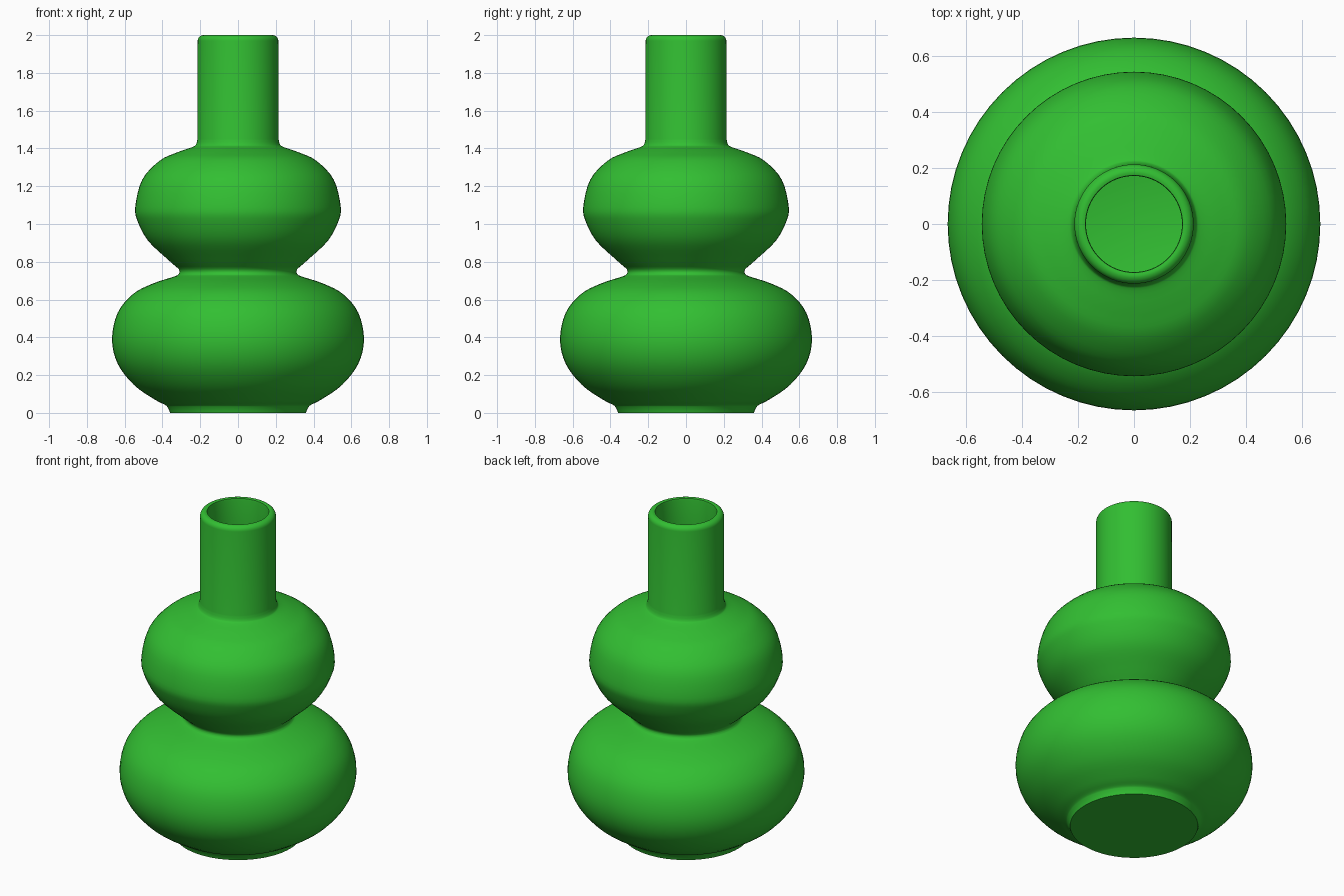
import bpy, bmesh, math
from mathutils import Vector

cube = bpy.data.objects.get("Cube")
if cube:
    bpy.data.objects.remove(cube, do_unlink=True)

SEGMENTS = 64

green = bpy.data.materials.new("green glaze")
green.use_nodes = True
green.diffuse_color = (0.032, 0.52, 0.032, 1)
green.node_tree.nodes["Principled BSDF"].inputs["Base Color"].default_value = green.diffuse_color


def smooth_path(points, steps=4):
    """Curve running through every (radius, height) point."""
    pts = [Vector(p) for p in points]
    pts = [2 * pts[0] - pts[1]] + pts + [2 * pts[-1] - pts[-2]]
    out = []
    for a, b, c, d in zip(pts, pts[1:], pts[2:], pts[3:]):
        for i in range(steps):
            t = i / steps
            out.append(0.5 * (2 * b + (c - a) * t + (2 * a - 5 * b + 4 * c - d) * t ** 2
                              + (3 * b - a - 3 * c + d) * t ** 3))
    return out + [pts[-2]]


# Outer wall: foot, lower bulb, waist, upper bulb, shoulder fillet
foot = [Vector((0.36, 0.0)), Vector((0.364, 0.012))]
lower = smooth_path([(0.372, 0.028), (0.385, 0.042), (0.44, 0.07), (0.55, 0.147), (0.637, 0.26),
                     (0.667, 0.39), (0.637, 0.53), (0.555, 0.63), (0.45, 0.685), (0.335, 0.723),
                     (0.314, 0.735), (0.309, 0.748)])
upper = smooth_path([(0.314, 0.762), (0.375, 0.815), (0.475, 0.91), (0.53, 1.01), (0.544, 1.09),
                     (0.507, 1.235), (0.415, 1.335), (0.325, 1.378), (0.24, 1.408),
                     (0.222, 1.422), (0.2145, 1.45)])

# Straight tube with a rounded outer lip
lip = [Vector((0.1835 + 0.03 * math.cos(a), 1.97 + 0.03 * math.sin(a)))
       for a in (math.radians(15 * i) for i in range(7))]
outer = foot + lower + upper + lip

# Inner wall following the bulbs, ending in a flat floor
inner = [Vector((0.174, 1.997)), Vector((0.172, 1.985)), Vector((0.172, 1.42))] + smooth_path(
    [(0.19, 1.385), (0.30, 1.345), (0.395, 1.3), (0.468, 1.22), (0.504, 1.085), (0.44, 0.935),
     (0.345, 0.845), (0.272, 0.75), (0.33, 0.683), (0.435, 0.647), (0.53, 0.598),
     (0.598, 0.51), (0.627, 0.39), (0.6, 0.277), (0.525, 0.18), (0.42, 0.108), (0.34, 0.06)])


def lathe(name, profile):
    """Spin a profile round the z axis and close both ends on the axis."""
    bm = bmesh.new()
    rings = [[bm.verts.new((r * math.cos(a), r * math.sin(a), z))
              for a in (2 * math.pi * i / SEGMENTS for i in range(SEGMENTS))]
             for r, z in profile]
    for low, high in zip(rings, rings[1:]):
        for i in range(SEGMENTS):
            j = (i + 1) % SEGMENTS
            bm.faces.new((low[i], low[j], high[j], high[i]))
    bm.faces.new(rings[0][::-1])
    bm.faces.new(rings[-1])
    bmesh.ops.recalc_face_normals(bm, faces=bm.faces)
    mesh = bpy.data.meshes.new(name)
    bm.to_mesh(mesh)
    bm.free()
    mesh.materials.append(green)
    obj = bpy.data.objects.new(name, mesh)
    bpy.context.collection.objects.link(obj)
    return obj


vase = lathe("vase", outer + inner)
bpy.ops.object.select_all(action="DESELECT")
vase.select_set(True)
bpy.context.view_layer.objects.active = vase
bpy.ops.object.shade_smooth_by_angle(angle=math.radians(40))
